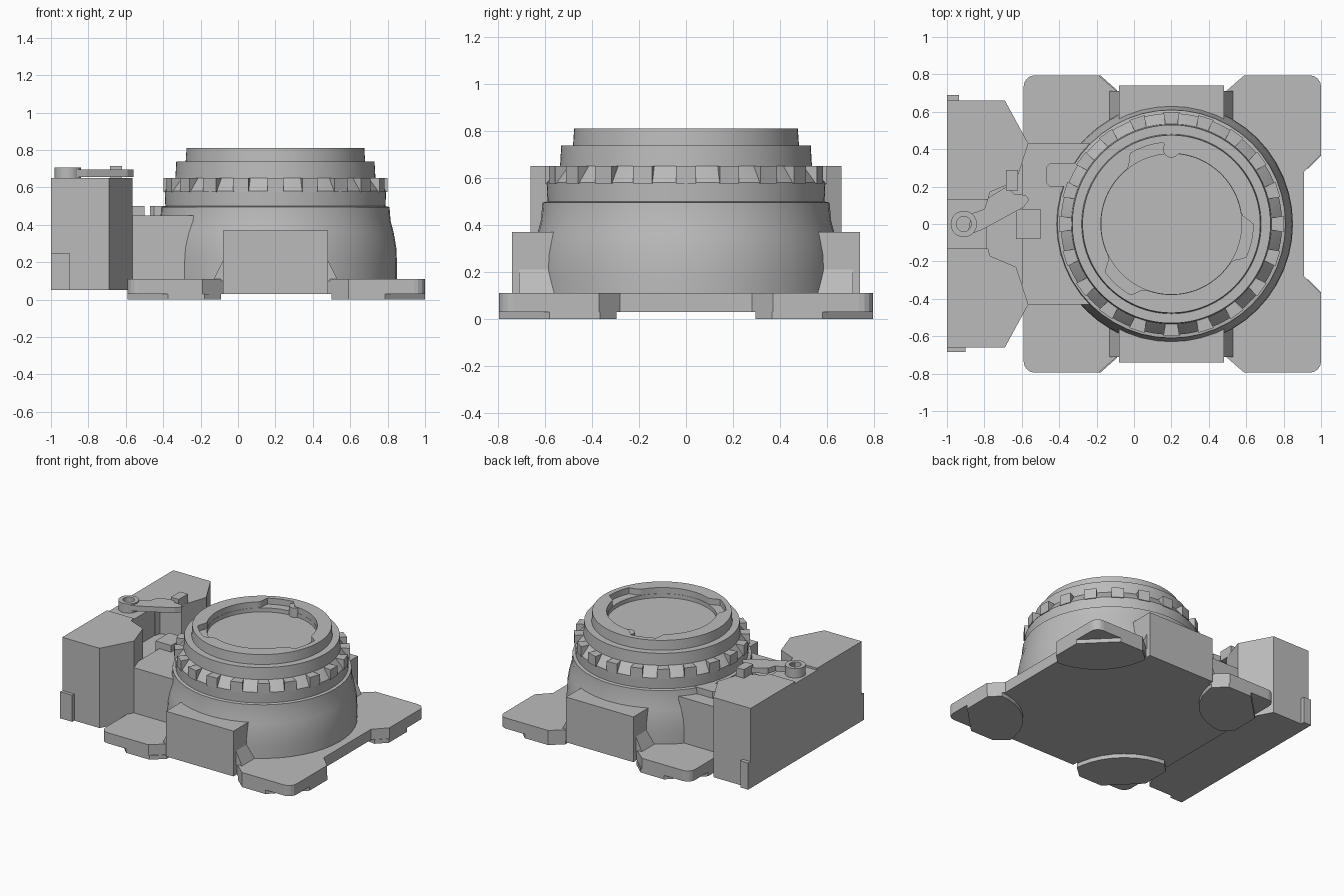
import bpy, bmesh
from math import sin, cos, pi, radians, degrees

cube = bpy.data.objects.get("Cube")
if cube:
    bpy.data.objects.remove(cube, do_unlink=True)

grey = bpy.data.materials.new("mid_grey")
grey.use_nodes = True
COLOUR = (0.5, 0.5, 0.5, 1)
grey.diffuse_color = COLOUR
grey.node_tree.nodes["Principled BSDF"].inputs["Base Color"].default_value = COLOUR


def finish(name, bm, smooth=False):
    bmesh.ops.recalc_face_normals(bm, faces=bm.faces)
    mesh = bpy.data.meshes.new(name)
    bm.to_mesh(mesh)
    bm.free()
    mesh.materials.append(grey)
    ob = bpy.data.objects.new(name, mesh)
    bpy.context.collection.objects.link(ob)
    if smooth:
        bpy.ops.object.select_all(action='DESELECT')
        ob.select_set(True)
        bpy.context.view_layer.objects.active = ob
        bpy.ops.object.shade_smooth_by_angle(angle=radians(30))
    return ob


def prism(name, outline, z0, z1):
    """Extrude a flat outline upward."""
    bm = bmesh.new()
    low = [bm.verts.new((x, y, z0)) for x, y in outline]
    high = [bm.verts.new((x, y, z1)) for x, y in outline]
    bm.faces.new(low)
    bm.faces.new(high)
    n = len(low)
    for i in range(n):
        j = (i + 1) % n
        bm.faces.new((low[i], low[j], high[j], high[i]))
    return finish(name, bm)


def box(name, x0, x1, y0, y1, z0, z1):
    return prism(name, [(x0, y0), (x1, y0), (x1, y1), (x0, y1)], z0, z1)


def lathe(name, rows, cx, cy=0, segs=96):
    """Revolve (radius, z) rows; a radius may be a function of the angle."""
    bm = bmesh.new()
    rings = []
    for r, z in rows:
        ring = []
        for i in range(segs):
            a = 2 * pi * i / segs
            rad = r(a) if callable(r) else r
            ring.append(bm.verts.new((cx + rad * cos(a), cy + rad * sin(a), z)))
        rings.append(ring)
    for p, q in zip(rings, rings[1:]):
        for i in range(segs):
            j = (i + 1) % segs
            bm.faces.new((p[i], p[j], q[j], q[i]))
    bm.faces.new(rings[0])
    bm.faces.new(rings[-1])
    return finish(name, bm, True)


CX = 0.2  # axis of the round body

# Base plate: half outline mirrored across y
def corner(cx, cy, a0, r=0.06):
    return [(cx + r * cos(radians(a0 + 22.5 * k)), cy + r * sin(radians(a0 + 22.5 * k)))
            for k in range(5)]

half = [(0.91, 0.28), (1.0, 0.37)] + corner(0.94, 0.735, 0)
half += [(0.59, 0.795), (0.48, 0.70), (-0.08, 0.70), (-0.19, 0.795)]
half += corner(-0.53, 0.735, 90)
prism("base_plate", half + [(x, -y) for x, y in reversed(half)], 0.03, 0.11)

# Four feet with a rounded inner edge and a cut outer corner
foot = [(0, 0.215), (0, 0.43), (0.07, 0.5)]
foot += [(0.05 + 0.45 * cos(radians(a)), 0.05 + 0.45 * sin(radians(a))) for a in range(80, 9, -10)]
foot += [(0.5, 0.08), (0.41, 0), (0.215, 0)]
for side, edge, inward in (("left", 1.0, -1), ("right", -0.59, 1)):
    for end, s in (("front", -1), ("back", 1)):
        prism(f"{end}_{side}_foot",
              [(edge + inward * u, s * (0.795 - v)) for u, v in foot], 0, 0.03)

# Front and back pods with sloped gussets
def gusset(name, x, d, y0, y1):
    bm = bmesh.new()
    tri = [(x, 0.1), (x + d * 0.055, 0.1), (x, 0.21)]
    a = [bm.verts.new((px, y0, z)) for px, z in tri]
    b = [bm.verts.new((px, y1, z)) for px, z in tri]
    bm.faces.new(a)
    bm.faces.new(b)
    for i in range(3):
        j = (i + 1) % 3
        bm.faces.new((a[i], a[j], b[j], b[i]))
    finish(name, bm)

for end, s in (("front", -1), ("back", 1)):
    box(f"{end}_pod", -0.08, 0.48, s * 0.4, s * 0.74, 0.03, 0.37)
    gusset(f"{end}_left_gusset", 0.48, 1, s * 0.45, s * 0.71)
    gusset(f"{end}_right_gusset", -0.08, -1, s * 0.45, s * 0.71)

# Domed body
lathe("domed_body", [(0.65, 0.1), (0.65, 0.2), (0.646, 0.28), (0.632, 0.36),
                     (0.616, 0.42), (0.61, 0.495), (0.585, 0.5)], CX, segs=48)

# Upper barrel with a three-lobed recess
def lobe(a):
    d = min(abs((degrees(a) - c + 180) % 360 - 180) for c in (108, 228, 348))
    return 0.377 + 0.06 * min(1, max(0, (19 - d) / 7))

lathe("upper_barrel", [(0.588, 0.49), (0.592, 0.58), (0.54, 0.645), (0.535, 0.65),
                       (0.53, 0.738), (0.48, 0.738), (0.475, 0.81),
                       (lobe, 0.81), (lobe, 0.765), (0.375, 0.765), (0.375, 0.735)], CX, segs=120)
lathe("locking_pin", [(0.045, 0.73), (0.045, 0.805)], CX, 0.4, 24)

# Grip ribs round the barrel
TEETH = 20
for k in range(TEETH):
    a = 2 * pi * k / TEETH
    pts = [(0.52, -0.03), (0.598, -0.043), (0.598, 0.043), (0.52, 0.03)]
    prism(f"grip_rib_{k + 1}", [(CX + r * cos(a) - t * sin(a), r * sin(a) + t * cos(a))
                                for r, t in pts], 0.575, 0.65)

# Connector between the body and the side unit
box("connector", -0.6, 0.1, -0.43, 0.43, 0.1, 0.45)
box("connector_latch", -0.63, -0.5, -0.08, 0.08, 0.4, 0.5)
prism("connector_stop", [(-0.47, 0.22), (-0.45, 0.2), (-0.3, 0.2), (-0.3, 0.325),
                         (-0.45, 0.325), (-0.47, 0.305)], 0.44, 0.5)

# Side unit: lower block, two upper blocks and a bridge
prism("side_unit_base", [(-1, -0.66), (-0.69, -0.66), (-0.565, -0.43), (-0.565, 0.43),
                         (-0.69, 0.66), (-1, 0.66)], 0.05, 0.42)
for end, s in (("front", -1), ("back", 1)):
    prism(f"{end}_side_block", [(x, s * y) for x, y in (
        (-1, 0.13), (-0.78, 0.13), (-0.77, 0.17), (-0.63, 0.23), (-0.565, 0.43),
        (-0.69, 0.66), (-1, 0.66))], 0.42, 0.65)
box("side_unit_bridge", -1, -0.785, -0.13, 0.13, 0.42, 0.635)
box("front_side_tab", -1, -0.9, -0.685, -0.65, 0.05, 0.25)
box("back_side_tab", -1, -0.935, 0.65, 0.69, 0.05, 0.25)

# Release lever
lathe("lever_hub", [(0.07, 0.63), (0.07, 0.705), (0.04, 0.705), (0.04, 0.66)], -0.91, 0, 32)
prism("lever_arm", [(-0.89, -0.06), (-0.81, -0.03), (-0.59, 0.09), (-0.56, 0.13),
                    (-0.58, 0.155), (-0.64, 0.16), (-0.68, 0.2), (-0.78, 0.14),
                    (-0.8, 0.08), (-0.87, 0.055)], 0.655, 0.695)
box("lever_nub", -0.685, -0.62, 0.18, 0.29, 0.64, 0.715)
